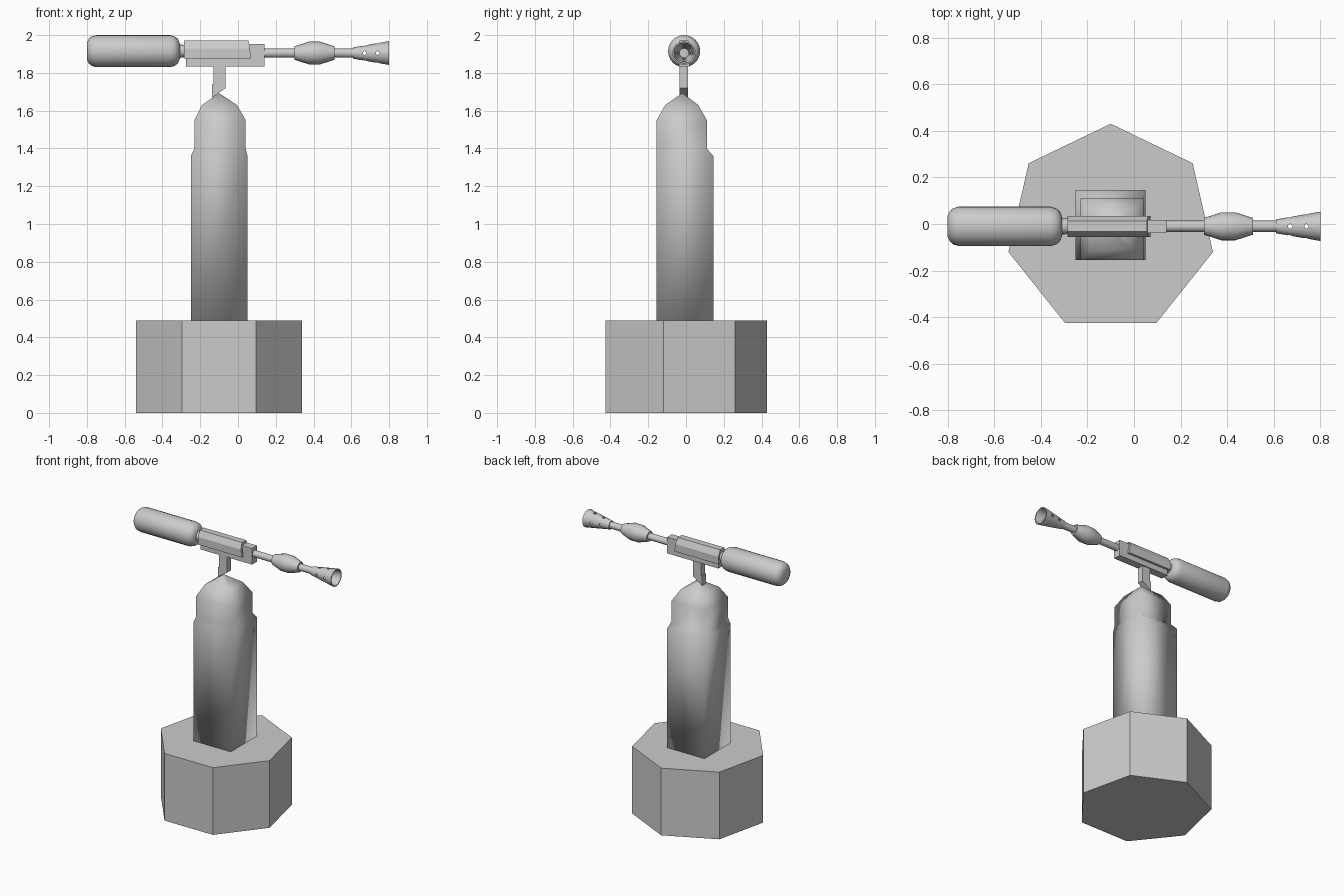
import bpy, bmesh, math
from mathutils import Matrix, Vector

cube = bpy.data.objects.get("Cube")
if cube:
    bpy.data.objects.remove(cube)

grey = bpy.data.materials.new("plain_grey")
grey.use_nodes = True
GREY = (0.6, 0.6, 0.6, 1)
grey.diffuse_color = GREY
grey.node_tree.nodes["Principled BSDF"].inputs["Base Color"].default_value = GREY

CX, CY = -0.1, -0.01          # column axis
GY, GZ = -0.01, 1.905         # barrel axis


def finish(name, bm, smooth=None):
    bmesh.ops.recalc_face_normals(bm, faces=bm.faces)
    mesh = bpy.data.meshes.new(name)
    bm.to_mesh(mesh)
    bm.free()
    mesh.materials.append(grey)
    obj = bpy.data.objects.new(name, mesh)
    bpy.context.collection.objects.link(obj)
    if smooth:
        bpy.ops.object.select_all(action='DESELECT')
        obj.select_set(True)
        bpy.context.view_layer.objects.active = obj
        bpy.ops.object.shade_smooth_by_angle(angle=math.radians(smooth))
    return obj


def loft(name, rings, smooth=None, closed=False):
    """Skin a list of equal rings; cap the ends unless the rings form a loop."""
    bm = bmesh.new()
    loops = [[bm.verts.new(p) for p in ring] for ring in rings]
    pairs = list(zip(loops, loops[1:]))
    if closed:
        pairs.append((loops[-1], loops[0]))
    for a, b in pairs:
        for i in range(len(a)):
            j = (i + 1) % len(a)
            bm.faces.new((a[i], a[j], b[j], b[i]))
    if not closed:
        bm.faces.new(loops[0])
        bm.faces.new(loops[-1])
    return finish(name, bm, smooth)


def lathe(name, profile, z=GZ, sides=16, smooth=45, closed=False):
    """Turn (x, radius) points around the horizontal gun axis."""
    turn = [2 * math.pi * i / sides for i in range(sides)]
    rings = [[(x, GY + r * math.cos(a), z + r * math.sin(a)) for a in turn]
             for x, r in profile]
    return loft(name, rings, smooth, closed)


def rect(x0, x1, y0, y1, z):
    return [(x0, y0, z), (x1, y0, z), (x1, y1, z), (x0, y1, z)]


# Seven-sided pedestal
angles = [math.pi / 2 + 2 * math.pi * i / 7 for i in range(7)]
loft("pedestal", [[(CX + 0.45 * math.cos(a), -0.02 + 0.45 * math.sin(a), z)
                   for a in angles] for z in (0, 0.49)])

# Column with a ledge on three sides and a faceted dome
loft("column", [
    rect(-0.25, 0.05, -0.155, 0.145, 0.49),
    rect(-0.25, 0.05, -0.155, 0.145, 1.36),
    rect(-0.23, 0.04, -0.155, 0.11, 1.40),
    rect(-0.23, 0.04, -0.155, 0.11, 1.55),
    rect(-0.19, -0.005, -0.11, 0.065, 1.63),
    rect(-0.105, -0.095, -0.025, -0.015, 1.69)], smooth=180)

# Bracket with a slanted foot
foot = [(-0.13, 1.85), (-0.065, 1.85), (-0.065, 1.72), (-0.137, 1.67), (-0.137, 1.74),
        (-0.13, 1.74)]
loft("bracket", [[(x, y, z) for x, z in foot] for y in (-0.035, 0.01)])

# Receiver: lower block and chamfered cover with slanted front
loft("receiver_block", [rect(-0.275, 0.14, -0.038, 0.018, z) for z in (1.835, 1.953)])
section = [(-0.045, 1.875), (0.045, 1.875), (0.045, 1.93), (0.023, 1.972),
           (-0.023, 1.972), (-0.045, 1.93)]
loft("receiver_cover", [
    [(-0.285, GY + y, z) for y, z in section],
    [(0.07 - (z - 1.875) * 0.15, GY + y, z) for y, z in section]])

# Gas tank and neck
lathe("tank", [(-0.8, 0.045), (-0.79, 0.065), (-0.775, 0.078), (-0.75, 0.085),
               (-0.36, 0.085), (-0.335, 0.078), (-0.318, 0.065), (-0.308, 0.04)],
      z=1.915, sides=24, smooth=60)
lathe("tank_neck", [(-0.32, 0.036), (-0.27, 0.032)], z=1.915)

# Barrel and swollen muffler
lathe("barrel", [(0.13, 0.024), (0.625, 0.024)])
lathe("muffler", [(0.3, 0.036), (0.375, 0.06), (0.435, 0.06), (0.51, 0.036)])

# Flared nozzle with vent holes drilled straight through
nozzle = lathe("nozzle", [(0.61, 0.03), (0.8, 0.063), (0.8, 0.055), (0.63, 0.025),
                          (0.63, 0.001), (0.61, 0.001)], closed=True)
bm = bmesh.new()
for x in (0.67, 0.74):
    for axis in ('X', 'Y'):
        spin = Matrix.Rotation(math.pi / 2, 4, 'X') if axis == 'X' else Matrix.Identity(4)
        bmesh.ops.create_cone(bm, cap_ends=True, segments=10, radius1=0.01, radius2=0.01,
                              depth=0.2,
                              matrix=Matrix.Translation(Vector((x, GY, GZ))) @ spin)
drill = finish("vent_cutter", bm)
drill.hide_render = True
drill.hide_viewport = True
cut = nozzle.modifiers.new("vents", 'BOOLEAN')
cut.operation = 'DIFFERENCE'
cut.solver = 'EXACT'
cut.use_self = True
cut.object = drill
